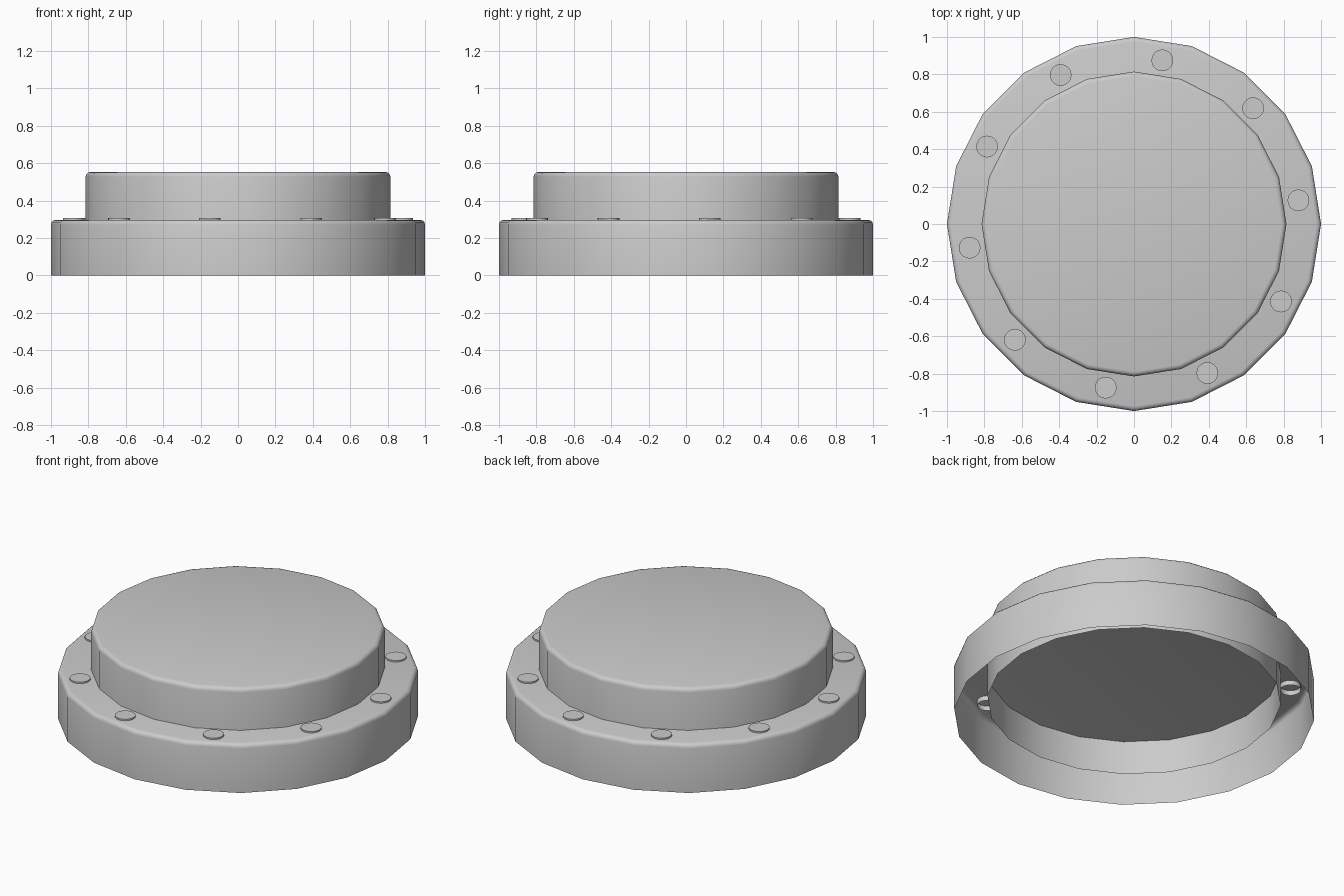
import bpy
import bmesh
from math import radians, cos, sin

cube = bpy.data.objects.get("Cube")
if cube:
    bpy.data.objects.remove(cube, do_unlink=True)

grey = bpy.data.materials.new("plain_grey")
grey.use_nodes = True
colour = (0.6, 0.6, 0.6, 1)
grey.diffuse_color = colour
grey.node_tree.nodes["Principled BSDF"].inputs["Base Color"].default_value = colour


def open_cap(name, radius, bottom, top, x=0, y=0, bevel=0):
    """Thin cylinder closed on top and open underneath, with a rounded top rim."""
    bm = bmesh.new()
    bmesh.ops.create_cone(bm, cap_ends=True, segments=20, radius1=radius,
                          radius2=radius, depth=top - bottom)
    bm.faces.ensure_lookup_table()
    floor = [f for f in bm.faces if f.normal.z < -0.9]
    bmesh.ops.delete(bm, geom=floor, context='FACES_ONLY')
    if bevel:
        rim = [e for e in bm.edges if all(v.co.z > 0 for v in e.verts)]
        bmesh.ops.bevel(bm, geom=rim, offset=bevel, segments=3,
                        profile=0.5, affect='EDGES')
    mesh = bpy.data.meshes.new(name)
    bm.to_mesh(mesh)
    bm.free()
    mesh.materials.append(grey)
    obj = bpy.data.objects.new(name, mesh)
    obj.location = (x, y, (top + bottom) / 2)
    bpy.context.collection.objects.link(obj)
    bpy.ops.object.select_all(action='DESELECT')
    obj.select_set(True)
    bpy.context.view_layer.objects.active = obj
    bpy.ops.object.shade_smooth_by_angle(angle=radians(40))
    return obj


# Wide base and the raised drum that passes down through it
open_cap("base", 1.0, 0, 0.297, bevel=0.025)
open_cap("drum", 0.815, 0.09, 0.553, bevel=0.025)

# Ring of rivets around the flange
for i in range(10):
    a = radians(8.2 + 36 * i)
    open_cap(f"rivet_{i + 1}", 0.058, 0.267, 0.306, 0.888 * cos(a), 0.888 * sin(a))
